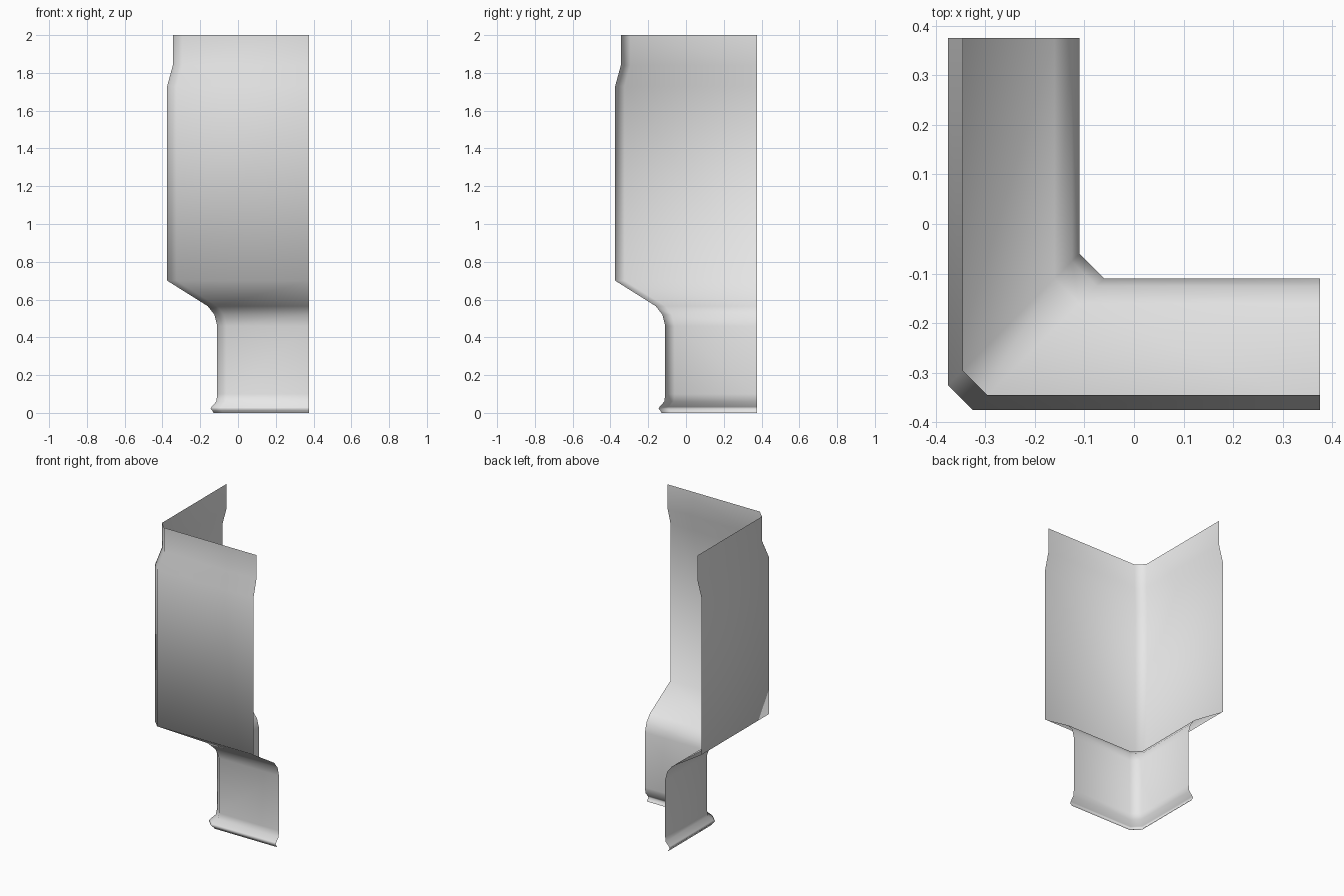
import bpy
import bmesh

cube = bpy.data.objects.get("Cube")
if cube:
    bpy.data.objects.remove(cube, do_unlink=True)

END = 0.375      # open ends of both wings
CHAMFER = 0.05   # cut across the outer corner

# Wall profile from the foot up: (offset from centre, height)
PROFILE = [
    (-0.13, 0.0), (-0.135, 0.01), (-0.145, 0.022), (-0.14, 0.032),
    (-0.115, 0.06), (-0.11, 0.1),                      # foot lip
    (-0.11, 0.46), (-0.125, 0.52), (-0.16, 0.565),     # lower wall and bend
    (-0.375, 0.70), (-0.375, 1.73),                    # flare and main wall
    (-0.345, 1.84), (-0.345, 2.0),                     # set-back top
]


def plan_points(p):
    """Corner plan: side wing, chamfer, front wing."""
    return [(p, END), (p, p + CHAMFER), (p + CHAMFER, p), (END, p)]


# Grey panel material
grey = bpy.data.materials.new("light grey")
grey.use_nodes = True
colour = (0.8, 0.8, 0.8, 1.0)
grey.diffuse_color = colour
grey.node_tree.nodes["Principled BSDF"].inputs["Base Color"].default_value = colour

# Corner wall: the profile swept around the chamfered plan
bm = bmesh.new()
rows = [[bm.verts.new((x, y, z)) for x, y in plan_points(p)] for p, z in PROFILE]
for low, high in zip(rows, rows[1:]):
    for i in range(len(low) - 1):
        bm.faces.new((low[i], low[i + 1], high[i + 1], high[i]))
for face in bm.faces:
    face.smooth = True

mesh = bpy.data.meshes.new("corner_wall")
bm.to_mesh(mesh)
bm.free()
mesh.materials.append(grey)
wall = bpy.data.objects.new("corner_wall", mesh)
bpy.context.collection.objects.link(wall)
